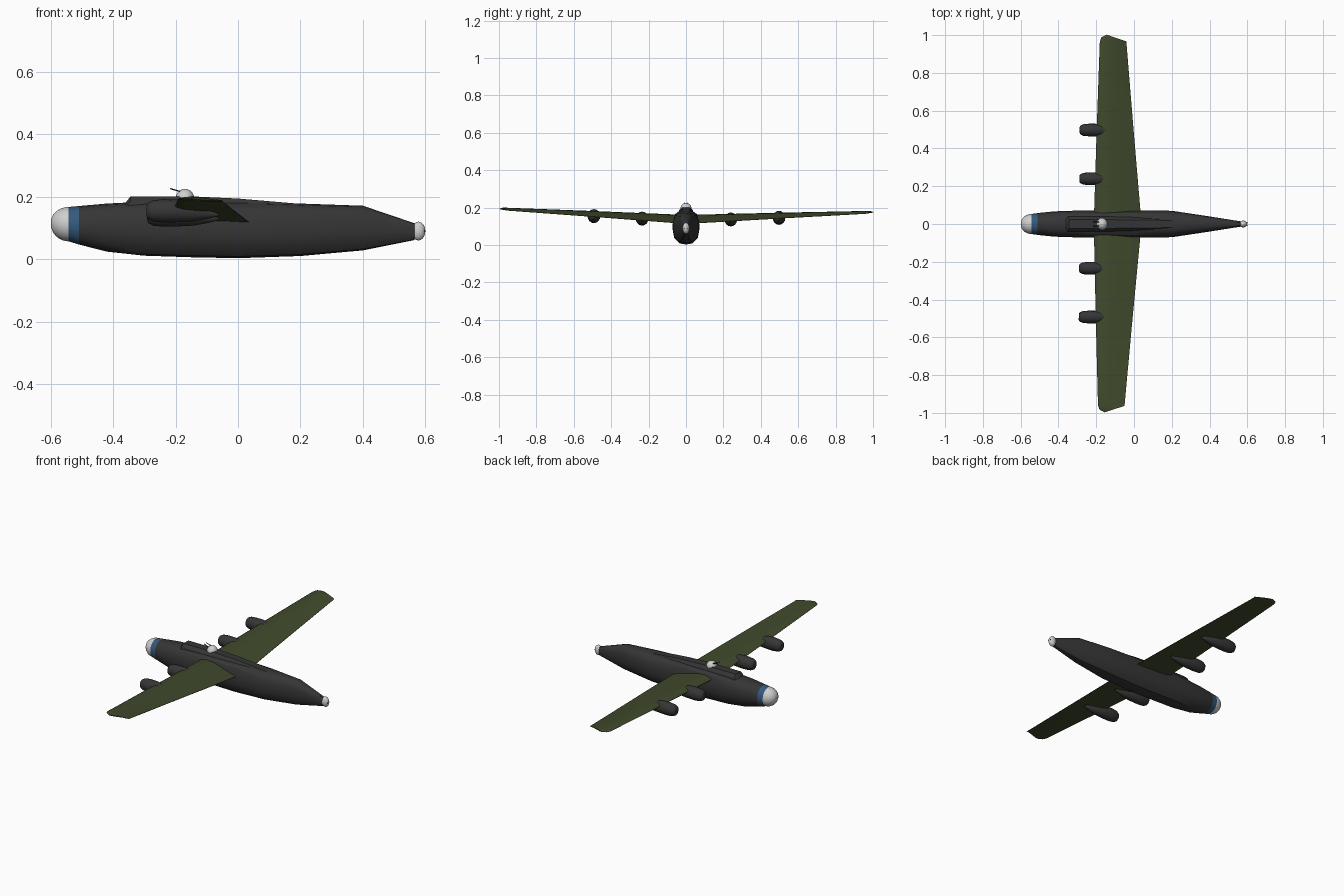
import bpy, bmesh, math
from mathutils import Matrix, Vector

cube = bpy.data.objects.get("Cube")
if cube:
    bpy.data.objects.remove(cube)


def material(name, rgb):
    m = bpy.data.materials.new(name)
    m.use_nodes = True
    m.diffuse_color = (*rgb, 1)
    m.node_tree.nodes["Principled BSDF"].inputs["Base Color"].default_value = (*rgb, 1)
    return m


GREY = material("dark grey", (0.036, 0.036, 0.037))
GREEN = material("olive green", (0.052, 0.068, 0.025))
WHITE = material("pale grey", (0.62, 0.62, 0.62))
BLUE = material("blue", (0.035, 0.1, 0.2))
BLACK = material("gun black", (0.01, 0.01, 0.01))

# Wings and engines share a slight bank and yaw
TILT = Matrix.Rotation(-0.009, 4, 'X') @ Matrix.Rotation(-0.005, 4, 'Z')


def finish(name, bm, mats, angle=35, matrix=None):
    bmesh.ops.recalc_face_normals(bm, faces=bm.faces)
    mesh = bpy.data.meshes.new(name)
    bm.to_mesh(mesh)
    bm.free()
    for m in mats:
        mesh.materials.append(m)
    mesh.shade_smooth()
    mesh.set_sharp_from_angle(angle=math.radians(angle))
    ob = bpy.data.objects.new(name, mesh)
    bpy.context.collection.objects.link(ob)
    if matrix:
        ob.matrix_world = matrix
    return ob


def loft(name, rings, mats, angle=35, matrix=None, rule=None):
    bm = bmesh.new()
    rows = [[bm.verts.new(p) for p in ring] for ring in rings]
    n = len(rows[0])
    for a, b in zip(rows, rows[1:]):
        for i in range(n):
            bm.faces.new((a[i], a[(i + 1) % n], b[(i + 1) % n], b[i]))
    bm.faces.new(rows[0])
    bm.faces.new(rows[-1])
    if rule:
        for f in bm.faces:
            f.material_index = rule(f.calc_center_median())
    return finish(name, bm, mats, angle, matrix)


def sphere(name, centre, size, mat):
    bm = bmesh.new()
    bmesh.ops.create_uvsphere(bm, u_segments=20, v_segments=12, radius=1)
    bmesh.ops.transform(bm, matrix=Matrix.Translation(centre) @ Matrix.Diagonal((*size, 1)), verts=bm.verts)
    return finish(name, bm, [mat], 60)


def rod(name, start, end, radius, mat):
    a, b = Vector(start), Vector(end)
    bm = bmesh.new()
    bmesh.ops.create_cone(bm, cap_ends=True, segments=8, radius1=radius, radius2=radius, depth=(b - a).length)
    turn = (b - a).to_track_quat('Z', 'Y').to_matrix().to_4x4()
    bmesh.ops.transform(bm, matrix=Matrix.Translation((a + b) / 2) @ turn, verts=bm.verts)
    return finish(name, bm, [mat])


# Fuselage: a flat-bottomed section that becomes round at the nose
HALF = [(0.48, 0.03), (0.88, 0.2), (0.98, 0.4), (1, 0.55), (0.94, 0.73), (0.8, 0.88), (0.5, 0.97)]
SECTION = [(0, 0)] + HALF + [(0, 1)] + [(-u, v) for u, v in reversed(HALF)]


def body_ring(x, low, high, width, roundness=0):
    ring = []
    for i, (u, v) in enumerate(SECTION):
        t = 2 * math.pi * i / len(SECTION)
        u += (math.sin(t) - u) * roundness
        v += ((1 - math.cos(t)) / 2 - v) * roundness
        ring.append((x, u * width, low + v * (high - low)))
    return ring


rings = []
for k in range(1, 9):
    a = k / 8 * math.pi / 2
    r = math.sin(a)
    rings.append(body_ring(-0.543 - 0.057 * math.cos(a), 0.116 - 0.059 * r, 0.116 + 0.051 * r, 0.053 * r, 1))
rings += [
    body_ring(-0.51, 0.047, 0.17, 0.058, 0.8),
    body_ring(-0.42, 0.024, 0.178, 0.067, 0.3),
    body_ring(-0.3, 0.011, 0.184, 0.071),
    body_ring(-0.15, 0.006, 0.187, 0.072),
    body_ring(0, 0.003, 0.185, 0.072),
    body_ring(0.2, 0.01, 0.178, 0.07),
    body_ring(0.4, 0.028, 0.171, 0.04),
    body_ring(0.565, 0.061, 0.115, 0.014),
]
loft("fuselage", rings, [GREY, WHITE, BLUE], 32,
     rule=lambda c: 1 if c.x < -0.543 else 2 if c.x < -0.515 else 0)


# Cockpit canopy running back into a low spine
def canopy_ring(x, top, width):
    return [(x, s * width * w, z) for s, w, z in
            ((-1, 1.2, 0.14), (-1, 1, top - 0.015), (-1, 0.6, top),
             (1, 0.6, top), (1, 1, top - 0.015), (1, 1.2, 0.14))]


loft("canopy_and_spine", [canopy_ring(-0.37, 0.168, 0.035), canopy_ring(-0.345, 0.2, 0.038),
                          canopy_ring(-0.13, 0.2, 0.038), canopy_ring(0, 0.194, 0.036),
                          canopy_ring(0.2, 0.177, 0.032)], [GREY])

# Dorsal and tail turrets with guns
sphere("dorsal_turret", (-0.17, 0, 0.194), (0.03, 0.03, 0.031), WHITE)
sphere("tail_turret", (0.578, 0, 0.09), (0.022, 0.018, 0.03), WHITE)
for s in (-1, 1):
    rod("dorsal_gun", (-0.17, s * 0.01, 0.212), (-0.217, s * 0.01, 0.226), 0.002, BLACK)
    rod("tail_gun", (0.57, s * 0.008, 0.09), (0.6, s * 0.008, 0.09), 0.002, BLACK)

# Wings: thin aerofoils, nose up at the root and level at the tip
FOIL = [(0, 0), (0.05, 0.45), (0.2, 0.85), (0.4, 0.9), (0.7, 0.5), (1, 0.05),
        (1, -0.05), (0.7, -0.25), (0.4, -0.5), (0.15, -0.55), (0.03, -0.3)]


def wing_ring(side, y, lead, trail, z_lead, z_trail, thick, sweep=0):
    return [(lead + u * (trail - lead), side * (y - sweep * u),
             z_lead + u * (z_trail - z_lead) + w * thick) for u, w in FOIL]


for side, label in ((1, "left"), (-1, "right")):
    loft(label + "_wing", [
        wing_ring(side, 0, -0.213, 0.04, 0.145, 0.114, 0.026),
        wing_ring(side, 0.5, -0.2, -0.005, 0.166, 0.147, 0.018),
        wing_ring(side, 0.96, -0.186, -0.045, 0.185, 0.176, 0.009),
        wing_ring(side, 0.985, -0.178, -0.045, 0.186, 0.178, 0.008, 0.02),
        wing_ring(side, 1.0, -0.15, -0.047, 0.185, 0.18, 0.004, 0.035),
    ], [GREEN], 40, TILT)

# Engine nacelles, round at the front and pointed behind
NACELLE = [(-0.29, 0.016), (-0.285, 0.024), (-0.27, 0.031), (-0.235, 0.034), (-0.19, 0.033),
           (-0.14, 0.026), (-0.09, 0.013), (-0.06, 0.003)]
for side, label in ((1, "left"), (-1, "right")):
    for y, z, place in ((0.237, 0.139, "inner"), (0.495, 0.15, "outer")):
        rings = []
        for x, r in NACELLE:
            drop = max(0, x + 0.19) * 0.1
            rings.append([(x, side * y + r * math.cos(a * math.pi / 8),
                           z - drop + 1.1 * r * math.sin(a * math.pi / 8)) for a in range(16)])
        loft(f"{label}_{place}_nacelle", rings, [GREY], 35, TILT)
